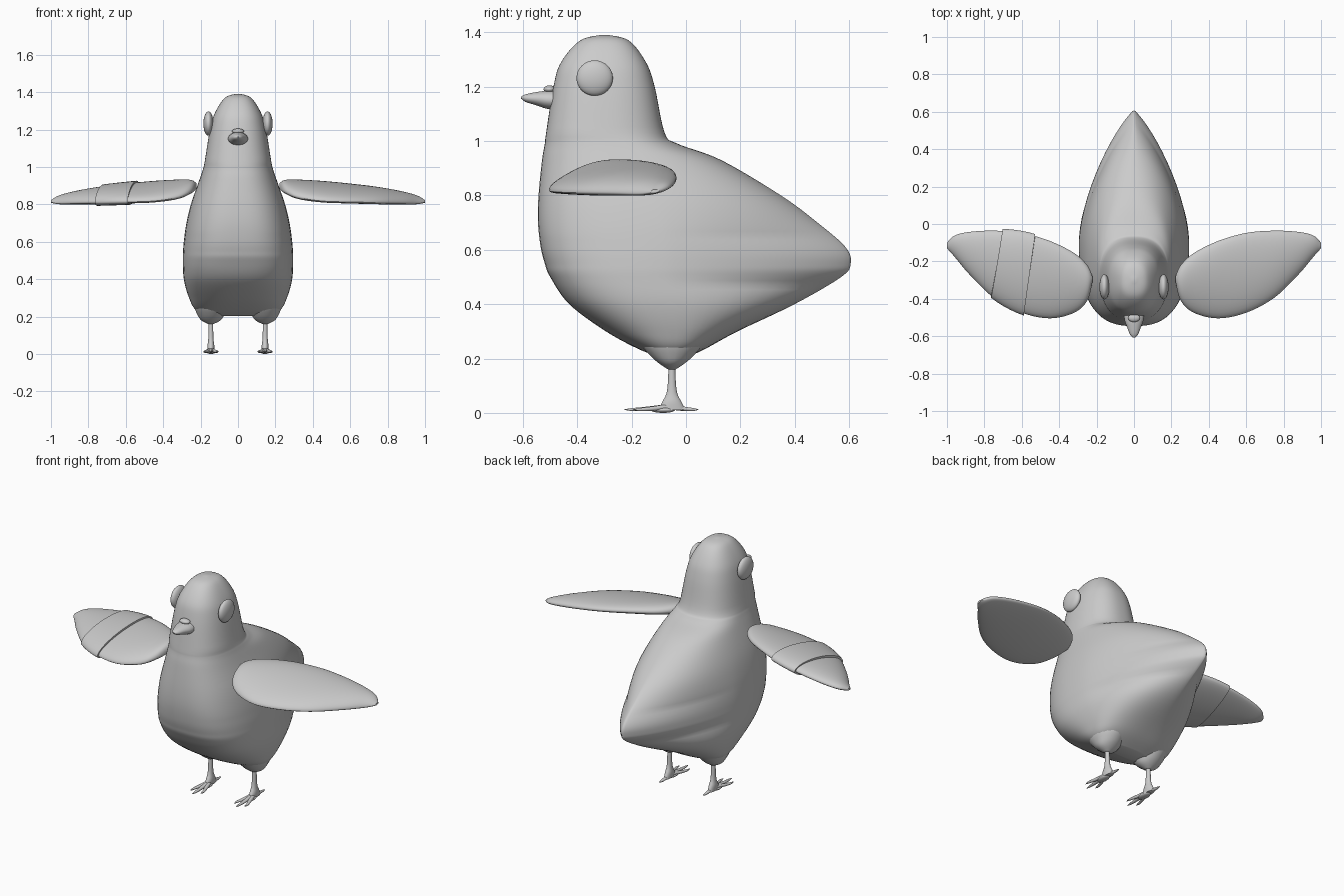
import bpy, bmesh, math
from mathutils import Vector

if "Cube" in bpy.data.objects:
    bpy.data.objects.remove(bpy.data.objects["Cube"])

grey = bpy.data.materials.new("light_grey")
grey.diffuse_color = (0.6, 0.6, 0.6, 1)
grey.use_nodes = True
grey.node_tree.nodes["Principled BSDF"].inputs["Base Color"].default_value = grey.diffuse_color


def sample(rows, u):
    """Smooth (Catmull-Rom) value of a row table at fractional index u."""
    n = len(rows) - 1
    i = min(int(u), n - 1)
    t = u - i
    a, b, c, d = (rows[min(max(k, 0), n)] for k in (i - 1, i, i + 1, i + 2))
    return [0.5 * (2*q + (r-p)*t + (2*p-5*q+4*r-s)*t*t + (3*q-p-3*r+s)*t**3)
            for p, q, r, s in zip(a, b, c, d)]


def samples(rows, sub):
    return [sample(rows, k / sub) for k in range((len(rows) - 1) * sub + 1)]


def clamp(v):
    return min(max(v, 0), 1)


def finish(name, bm):
    bmesh.ops.recalc_face_normals(bm, faces=bm.faces)
    me = bpy.data.meshes.new(name)
    bm.to_mesh(me)
    bm.free()
    me.materials.append(grey)
    ob = bpy.data.objects.new(name, me)
    bpy.context.collection.objects.link(ob)
    bpy.ops.object.select_all(action='DESELECT')
    ob.select_set(True)
    bpy.context.view_layer.objects.active = ob
    bpy.ops.object.shade_smooth_by_angle(angle=math.radians(45))


def loft(name, rings):
    """Skin a list of closed rings and cap both ends."""
    bm = bmesh.new()
    vs = [[bm.verts.new(p) for p in ring] for ring in rings]
    n = len(vs[0])
    for a, b in zip(vs, vs[1:]):
        for k in range(n):
            bm.faces.new((a[k], a[(k+1) % n], b[(k+1) % n], b[k]))
    bm.faces.new(vs[0])
    bm.faces.new(vs[-1])
    finish(name, bm)


def angles(n):
    return [2 * math.pi * (k + 0.5) / n for k in range(n)]


def ellipsoid(name, centre, radii):
    bm = bmesh.new()
    bmesh.ops.create_uvsphere(bm, u_segments=32, v_segments=16, radius=1)
    for v in bm.verts:
        v.co = Vector([c + r * p for c, r, p in zip(centre, radii, v.co)])
    finish(name, bm)


# Body and head side profile: z, front y, back y, half width
BODY = [
    (1.391, -.31, -.29, .01), (1.37, -.39, -.21, .07), (1.29, -.46, -.147, .123),
    (1.20, -.488, -.115, .15), (1.03, -.515, -.078, .178), (.99, -.52, -.03, .187),
    (.93, -.53, .13, .207), (.80, -.543, .35, .252), (.70, -.545, .485, .276),
    (.61, -.535, .588, .289), (.55, -.52, .607, .294), (.50, -.50, .572, .295),
    (.40, -.43, .40, .29), (.30, -.295, .19, .262), (.235, -.175, .07, .225),
    (.203, -.09, 0, .15),
]


def body_ring(z, yf, yb, w):
    # widest point moves back from head to belly; back is pointed at tail height
    yc = -.10 - .20 * clamp((z - .62) / .41) ** 1.5 + .05 * clamp((.5 - z) / .2)
    tail = clamp(min((1.0 - z) / .35, (z - .25) / .22))
    ring = []
    for a in angles(64):
        c, s = math.cos(a), math.sin(a)
        p, q = (2.4 - .8 * tail, 2.4 - 1.2 * tail) if s > 0 else (2.4 + .4 * tail,) * 2
        y = yc + (yb - yc if s > 0 else yf - yc) * abs(s) ** (2 / p)
        ring.append((math.copysign(w * abs(c) ** (2 / q), c), y, z))
    return ring


loft("body", [body_ring(*r) for r in samples(BODY, 6)])

# Wing: x, front y, rear y, front z, rear z, half thickness
WING = [
    (.222, -.31, -.28, .89, .90, .012), (.25, -.41, -.22, .87, .905, .028),
    (.32, -.475, -.155, .84, .905, .036), (.45, -.505, -.09, .82, .90, .037),
    (.60, -.475, -.047, .815, .885, .036), (.75, -.395, -.035, .812, .865, .034),
    (.88, -.27, -.042, .81, .845, .027), (.96, -.175, -.062, .808, .83, .018),
    (1.0, -.13, -.10, .812, .816, .006),
]


def wing_ring(side, u_front, u_rear, grow=0.0):
    ring = []
    for a in angles(40):
        t = (1 - math.cos(a)) / 2
        x, yf, yr, zf, zr, h = sample(WING, u_front + (u_rear - u_front) * t)
        bulge = 1.4 if math.sin(a) > 0 else 0.8
        ring.append((side * x, yf + (yr - yf) * t - grow * math.cos(a),
                     zf + (zr - zf) * t + (h * bulge + grow) * math.sin(a)))
    return ring


for side, label in ((1, "left"), (-1, "right")):
    loft(label + "_wing", [wing_ring(side, k / 5, k / 5) for k in range(41)])

# Slanted band wrapped round one wing
band = []
for k in range(8):
    f = clamp((k - 1) / 5)
    band.append(wing_ring(-1, 3.93 + 1.17 * f, 3.53 + 1.14 * f,
                          -.008 if k in (0, 7) else .011))
loft("wing_band", band)


def flat_ring(x, y, z, rx, ry, n=20):      # ring lying level
    return [(x + rx*math.cos(a), y + ry*math.sin(a), z) for a in angles(n)]


def upright_ring(x, y, z, rx, rz, n=20):   # ring facing forward
    return [(x + rx*math.cos(a), y, z + rz*math.sin(a)) for a in angles(n)]


# Beak and the bump above it
BEAK = [(-.46, 1.15, .054), (-.51, 1.152, .052), (-.55, 1.156, .038),
        (-.59, 1.158, .022), (-.608, 1.16, .004)]
loft("beak", [upright_ring(0, y, z, w, w * .65) for y, z, w in samples(BEAK, 4)])
ellipsoid("beak_bump", (0, -.502, 1.191), (.032, .022, .014))

# Leg profiles: z, x radius, y radius
THIGH = [(.34, .10, .15), (.26, .092, .12), (.21, .073, .08),
         (.18, .052, .045), (.16, .014, .014)]
SHANK = [(.19, .012, .012), (.11, .013, .015), (.07, .015, .021),
         (.04, .019, .036), (.01, .018, .05)]

for side, label in ((1, "left"), (-1, "right")):
    # Eyes
    ellipsoid(label + "_eye", (side * .158, -.336, 1.232), (.027, .067, .065))
    # Legs
    lx = side * .145
    for name, rows in (("thigh", THIGH), ("leg", SHANK)):
        loft(f"{label}_{name}", [flat_ring(lx, -.052, z, rx, ry)
                                 for z, rx, ry in samples(rows, 4)])
    # Toes: three forward, one back
    for name, spread, tip in (("inner", -.034, -.195), ("middle", 0, -.228),
                              ("outer", .034, -.195), ("back", 0, .046)):
        rings = []
        for k in range(9):
            t = k / 8
            r = .014 * (1 - .5 * t) * math.sqrt(1.02 - t ** 6)
            rings.append(upright_ring(lx + side * spread * min(1, t * 1.25),
                                      -.06 + (tip + .06) * t,
                                      .012 + .012 * (1 - t) ** 2, r, r * .8, 12))
        loft(f"{label}_{name}_toe", rings)
    # Foot sole, resting on the ground
    ellipsoid(label + "_foot", (lx, -.085, .011), (.024, .045, .011))
